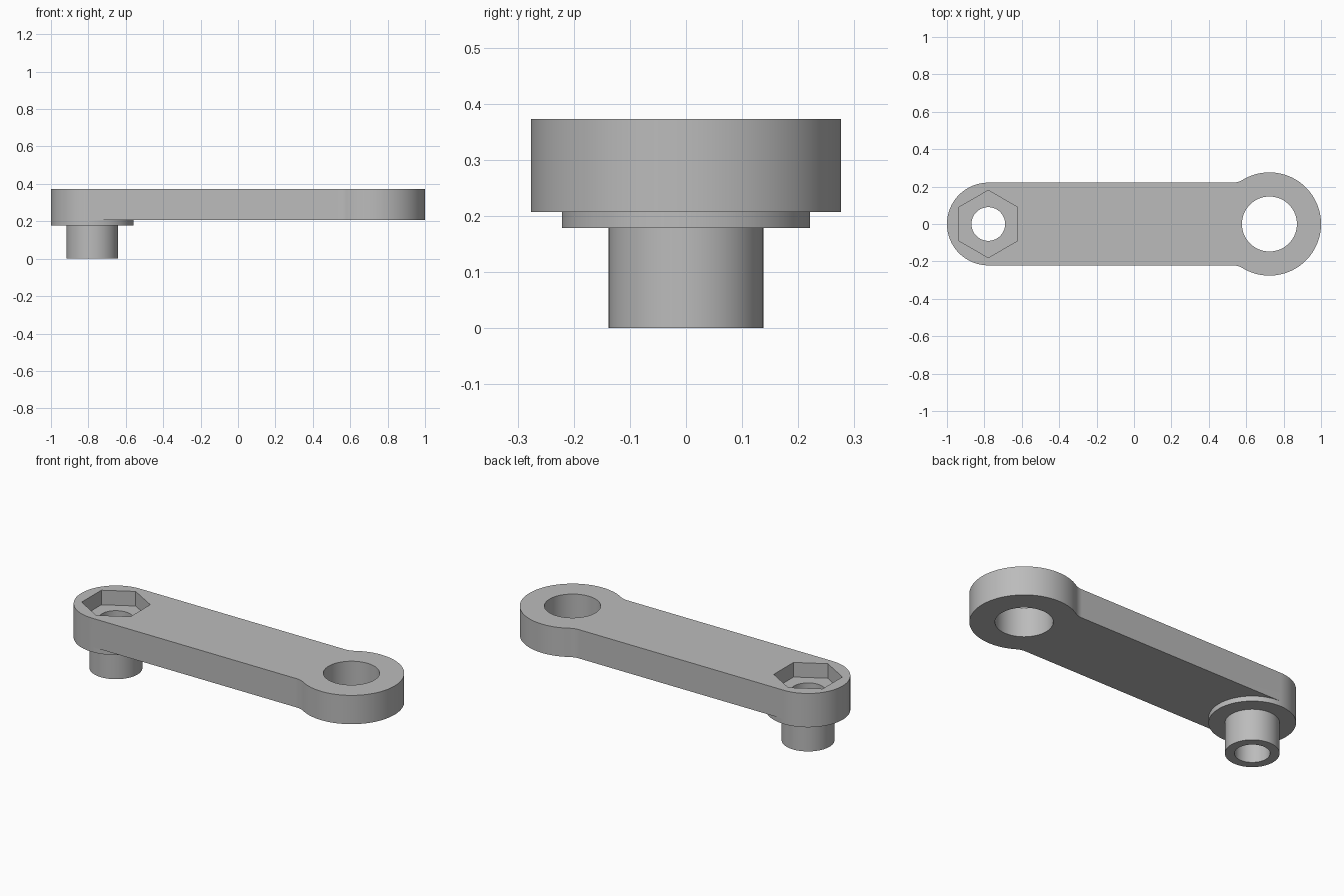
import bpy
import bmesh
from math import sin, cos, pi, sqrt, asin, radians

# Main dimensions
PIVOT_X, PIVOT_R = -0.779, 0.221     # narrow end
EYE_X, EYE_R = 0.724, 0.276          # wide end
FILLET = 0.1
ARM_BOTTOM, ARM_TOP = 0.207, 0.373
COLLAR_BOTTOM, POCKET_FLOOR = 0.178, 0.289
SEGMENTS = 96

cube = bpy.data.objects.get("Cube")
if cube:
    bpy.data.objects.remove(cube, do_unlink=True)

grey = bpy.data.materials.new("plain grey")
grey.use_nodes = True
colour = (0.5, 0.5, 0.5, 1)
grey.diffuse_color = colour
grey.node_tree.nodes["Principled BSDF"].inputs["Base Color"].default_value = colour


def arc(cx, cy, r, start, end, steps):
    """Points along an arc, both ends included."""
    angles = [start + (end - start) * i / steps for i in range(steps + 1)]
    return [(cx + r * cos(a), cy + r * sin(a)) for a in angles]


def circle(cx, r, sides=SEGMENTS, turn=pi / 2):
    return arc(cx, 0, r, turn, turn + 2 * pi, sides)[:-1]


def prism(name, outline, bottom, top):
    """Extrude a closed outline upwards into a solid."""
    bm = bmesh.new()
    face = bm.faces.new([bm.verts.new((x, y, bottom)) for x, y in outline])
    raised = bmesh.ops.extrude_face_region(bm, geom=[face])["geom"]
    verts = [v for v in raised if isinstance(v, bmesh.types.BMVert)]
    bmesh.ops.translate(bm, verts=verts, vec=(0, 0, top - bottom))
    bmesh.ops.recalc_face_normals(bm, faces=bm.faces)
    mesh = bpy.data.meshes.new(name)
    bm.to_mesh(mesh)
    bm.free()
    mesh.materials.append(grey)
    obj = bpy.data.objects.new(name, mesh)
    bpy.context.collection.objects.link(obj)
    return obj


def combine(target, other, operation):
    """Apply a boolean and discard the helper solid."""
    mod = target.modifiers.new(other.name, 'BOOLEAN')
    mod.operation, mod.solver, mod.object = operation, 'EXACT', other
    bpy.context.view_layer.objects.active = target
    bpy.ops.object.modifier_apply(modifier=mod.name)
    bpy.data.objects.remove(other, do_unlink=True)


# Arm outline: narrow round end, straight sides, fillets into the wide eye
reach = EYE_R + FILLET
fillet_y = PIVOT_R + FILLET
fillet_x = EYE_X - sqrt(reach ** 2 - fillet_y ** 2)
tilt = asin(fillet_y / reach)
lower_fillet = arc(fillet_x, -fillet_y, FILLET, pi / 2, tilt, 8)
upper_fillet = [(x, -y) for x, y in reversed(lower_fillet)]
eye = arc(EYE_X, 0, EYE_R, tilt - pi, pi - tilt, SEGMENTS * 3 // 4)
outline = (arc(PIVOT_X, 0, PIVOT_R, pi / 2, 3 * pi / 2, SEGMENTS // 2)
           + lower_fillet + eye[1:-1] + upper_fillet)
lever = prism("lever_arm", outline, ARM_BOTTOM, ARM_TOP)

# Collar and hollow boss below the narrow end
combine(lever, prism("collar", circle(PIVOT_X, PIVOT_R), COLLAR_BOTTOM, ARM_BOTTOM), 'UNION')
combine(lever, prism("boss", circle(PIVOT_X, 0.138), 0, COLLAR_BOTTOM), 'UNION')

# Eye hole, bolt hole and hexagonal nut pocket
combine(lever, prism("eye_hole", circle(EYE_X, 0.147), 0.1, 0.5), 'DIFFERENCE')
combine(lever, prism("bolt_hole", circle(PIVOT_X, 0.09), -0.1, 0.5), 'DIFFERENCE')
combine(lever, prism("nut_pocket", circle(PIVOT_X, 0.18, 6), POCKET_FLOOR, 0.5), 'DIFFERENCE')

# Smooth round walls with crisp rims
bpy.ops.object.select_all(action='DESELECT')
lever.select_set(True)
bpy.context.view_layer.objects.active = lever
bpy.ops.object.shade_smooth_by_angle(angle=radians(25))
